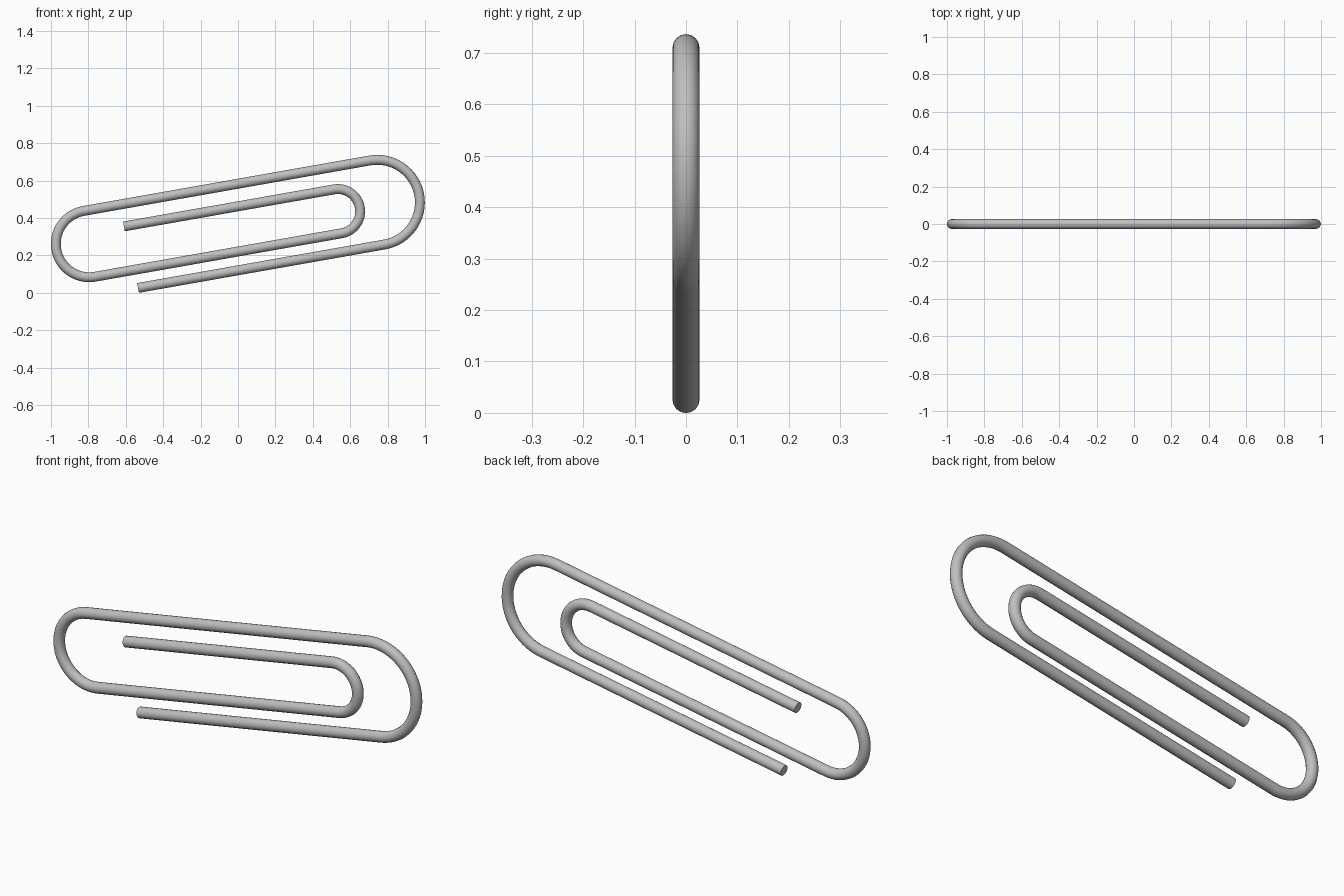
import bpy
from math import cos, sin, pi, radians
from mathutils import Vector

cube = bpy.data.objects.get("Cube")
if cube:
    bpy.data.objects.remove(cube, do_unlink=True)

WIRE_RADIUS = 0.0263
TILT = radians(10)
ARC_STEPS = 32

steel = bpy.data.materials.new("steel_grey")
steel.use_nodes = True
colour = (0.52, 0.52, 0.52, 1)
steel.diffuse_color = colour
steel.node_tree.nodes["Principled BSDF"].inputs["Base Color"].default_value = colour


def bend(u, v, radius, start):
    """Half circle, counter-clockwise from the start angle."""
    return [(u + radius * cos(start + pi * i / ARC_STEPS),
             v + radius * sin(start + pi * i / ARC_STEPS))
            for i in range(ARC_STEPS + 1)]


# Wire path along the clip's own axis: outer end, three bends, inner end
path = [(-0.522, 0.118)]
path += bend(0.817, 0.346, 0.228, -pi / 2)
path += bend(-0.738, 0.3955, 0.1785, pi / 2)
path += bend(0.6015, 0.336, 0.119, -pi / 2)
path += [(-0.539, 0.455)]

# Tilt the path into the upright plane
points = [Vector((u * cos(TILT) - v * sin(TILT), 0,
                  u * sin(TILT) + v * cos(TILT))) for u, v in path]

# Round wire swept along the path, with flat capped ends
curve = bpy.data.curves.new("clip_wire", "CURVE")
curve.dimensions = "3D"
curve.bevel_depth = WIRE_RADIUS
curve.bevel_resolution = 6
curve.use_fill_caps = True
spline = curve.splines.new("POLY")
spline.points.add(len(points) - 1)
for target, p in zip(spline.points, points):
    target.co = (*p, 1)
curve.materials.append(steel)

wire = bpy.data.objects.new("clip_wire", curve)
bpy.context.collection.objects.link(wire)
bpy.ops.object.select_all(action="DESELECT")
wire.select_set(True)
bpy.context.view_layer.objects.active = wire
bpy.ops.object.convert(target="MESH")
bpy.ops.object.shade_smooth_by_angle(angle=radians(40))
